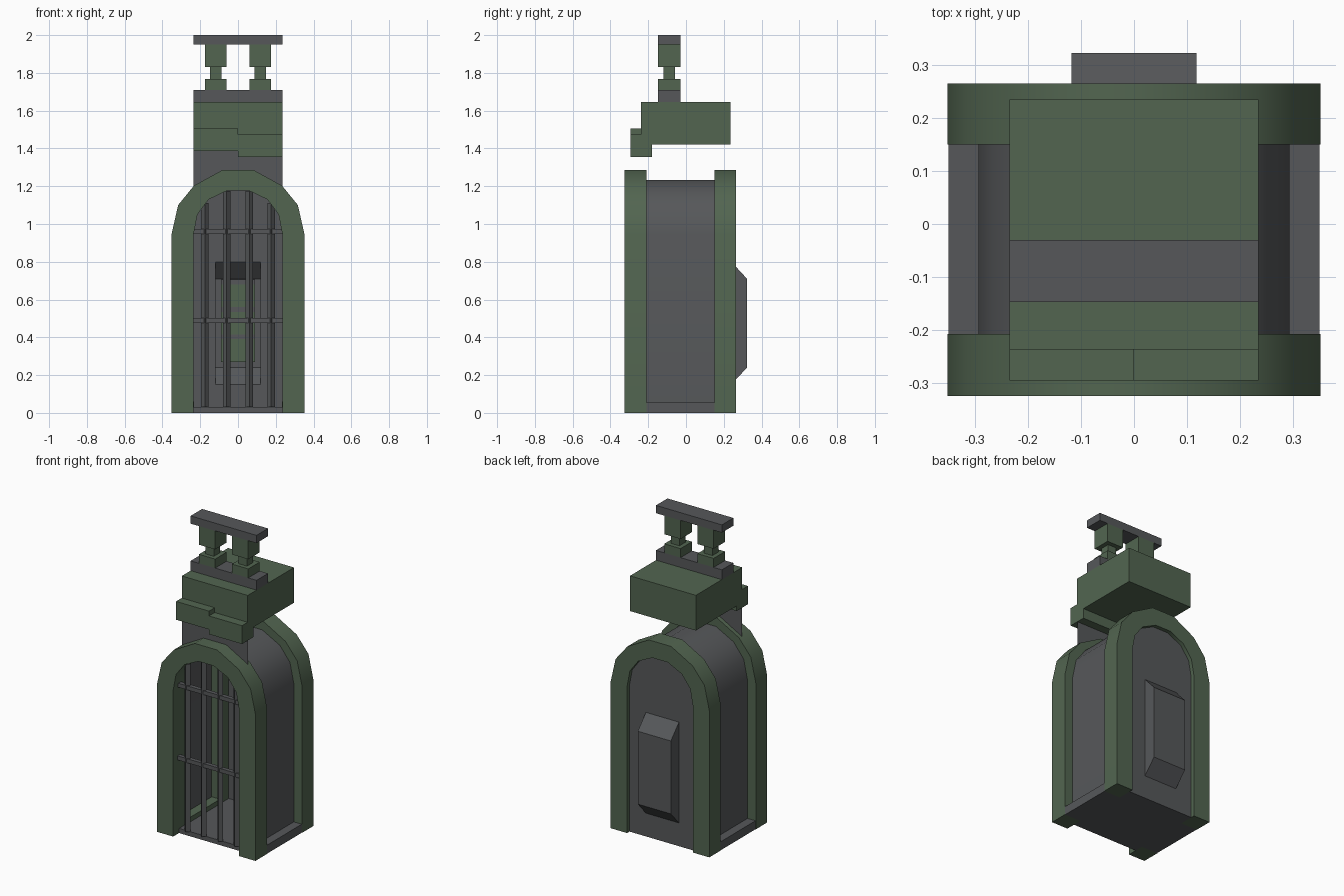
import bpy, bmesh, math
from mathutils import Vector

if "Cube" in bpy.data.objects:
    bpy.data.objects.remove(bpy.data.objects["Cube"])


def material(name, rgb):
    m = bpy.data.materials.new(name)
    m.diffuse_color = (*rgb, 1)
    m.use_nodes = True
    m.node_tree.nodes["Principled BSDF"].inputs["Base Color"].default_value = m.diffuse_color
    return m


GREEN = material("dark green", (0.085, 0.131, 0.081))
GRAY = material("iron gray", (0.093, 0.097, 0.102))


def finish(name, bm, mat, smooth=False, recalc=True):
    if recalc:
        bmesh.ops.recalc_face_normals(bm, faces=bm.faces)
    me = bpy.data.meshes.new(name)
    bm.to_mesh(me)
    bm.free()
    me.materials.append(mat)
    ob = bpy.data.objects.new(name, me)
    bpy.context.collection.objects.link(ob)
    if smooth:
        bpy.ops.object.select_all(action='DESELECT')
        ob.select_set(True)
        bpy.context.view_layer.objects.active = ob
        bpy.ops.object.shade_smooth_by_angle(angle=math.radians(35))
    return ob


def box(name, x, y, z, mat):
    bm = bmesh.new()
    bmesh.ops.create_cube(bm, size=1)
    for v in bm.verts:
        v.co = Vector(((r[0] + r[1]) / 2 + c * (r[1] - r[0])
                       for r, c in zip((x, y, z), v.co)))
    return finish(name, bm, mat)


# Arch half-profiles, from the foot up to the crown
OUTER = [(.352, 0), (.352, .945), (.317, 1.1), (.233, 1.203), (.08, 1.287)]
INNER = [(.235, 0), (.235, .945), (.215, 1.05), (.155, 1.13), (.055, 1.178)]
MIDDLE = [((a + c) / 2, (b + d) / 2) for (a, b), (c, d) in zip(OUTER, INNER)]


def full(half):
    return half + [(-x, z) for x, z in reversed(half)]


def arch_frame(name, y0, y1):
    bm = bmesh.new()
    loops = [[bm.verts.new((x, y, z)) for x, z in full(p)]
             for p, y in ((OUTER, y0), (OUTER, y1), (INNER, y1), (INNER, y0))]
    for a, b in zip(loops, loops[1:] + loops[:1]):
        for i in range(len(a) - 1):
            bm.faces.new((a[i], a[i + 1], b[i + 1], b[i]))
    for i in (0, -1):
        bm.faces.new([l[i] for l in loops])
    return finish(name, bm, GREEN, True)


arch_frame("front_arch_frame", -.325, -.208)
arch_frame("rear_arch_frame", .15, .265)

# Thin vaulted shell between the two frames
bm = bmesh.new()
a, b = [[bm.verts.new((x, y, z)) for x, z in full(MIDDLE)] for y in (-.208, .15)]
for i in range(len(a) - 1):
    bm.faces.new((a[i], b[i], b[i + 1], a[i + 1]))
finish("vault_shell", bm, GRAY, True, False)

# Rear wall with an opening into the hollow box behind it
bm = bmesh.new()
half = [(0, 0)] + INNER + [(0, 1.178), (0, .8), (.118, .8), (.118, .15), (0, .15)]
for s in (1, -1):
    f = bm.faces.new([bm.verts.new((s * x, .24, z)) for x, z in half])
    f.normal_update()
    if f.normal.y < 0:
        f.normal_flip()
finish("rear_wall", bm, GRAY, recalc=False)

# Bevelled hollow box on the rear wall
bm = bmesh.new()
side = [(.24, .15), (.323, .24), (.323, .71), (.24, .8)]
l, r = [[bm.verts.new((x, y, z)) for y, z in side] for x in (-.118, .118)]
for i in range(3):
    bm.faces.new((l[i], r[i], r[i + 1], l[i + 1]))
bm.faces.new(l[::-1])
bm.faces.new(r)
bm.normal_update()
for f in bm.faces:
    if f.normal.dot(f.calc_center_median() - Vector((0, .24, .475))) < 0:
        f.normal_flip()
finish("rear_box", bm, GRAY, recalc=False)

# Green cells inside the rear box, split by gray slats
for i in range(3):
    z = .27 + i * .145
    box("rear_box_cell", (-.09, .09), (.265, .318), (z, z + .12), GREEN)
    box("rear_box_slat", (-.09, .09), (.26, .318), (z + .12, z + .145), GRAY)

# Floor and side sills
box("floor", (-.235, .235), (-.265, .24), (0, .03), GRAY)
for s in (-1, 1):
    box("side_sill", sorted((s * .235, s * .35)), (-.208, .15), (0, .055), GRAY)
    box("inner_sill", sorted((s * .233, s * .292)), (-.208, .15), (.03, .06), GREEN)

# Cage bars
for x, top in ((-.175, 1.11), (-.06, 1.175), (.06, 1.175), (.175, 1.11)):
    bm = bmesh.new()
    bmesh.ops.create_cone(bm, cap_ends=True, segments=4, radius1=.02,
                          radius2=.02, depth=top - .03)
    bmesh.ops.translate(bm, verts=bm.verts, vec=(x, -.265, (top + .03) / 2))
    finish("vertical_bar", bm, GRAY)
for z in (.49, .96):
    box("cross_bar", (-.235, .235), (-.28, -.253), (z - .013, z + .013), GRAY)

# Thin neck plate carrying the head block
bm = bmesh.new()
bm.faces.new([bm.verts.new(p) for p in ((-.235, -.235, 1.19), (.235, -.235, 1.19),
                                        (.235, -.235, 1.42), (-.235, -.235, 1.42))])
finish("neck_plate", bm, GRAY, recalc=False)

# Head block with its two stepped lips
W = (-.235, .235)
box("head_block", W, (-.237, .235), (1.42, 1.647), GREEN)
box("left_lip", (-.235, 0), (-.295, -.18), (1.387, 1.505), GREEN)
box("right_lip", (0, .235), (-.295, -.18), (1.356, 1.474), GREEN)

# Handle: gray rails joined by two waisted posts
D = (-.147, -.03)
box("handle_base", W, D, (1.647, 1.71), GRAY)
box("handle_top", W, D, (1.95, 2.0), GRAY)
for x in (-.118, .118):
    box("post_foot", (x - .058, x + .058), D, (1.71, 1.768), GREEN)
    box("post_neck", (x - .03, x + .03), (-.12, -.058), (1.768, 1.83), GREEN)
    box("post_head", (x - .058, x + .058), D, (1.83, 1.95), GREEN)
